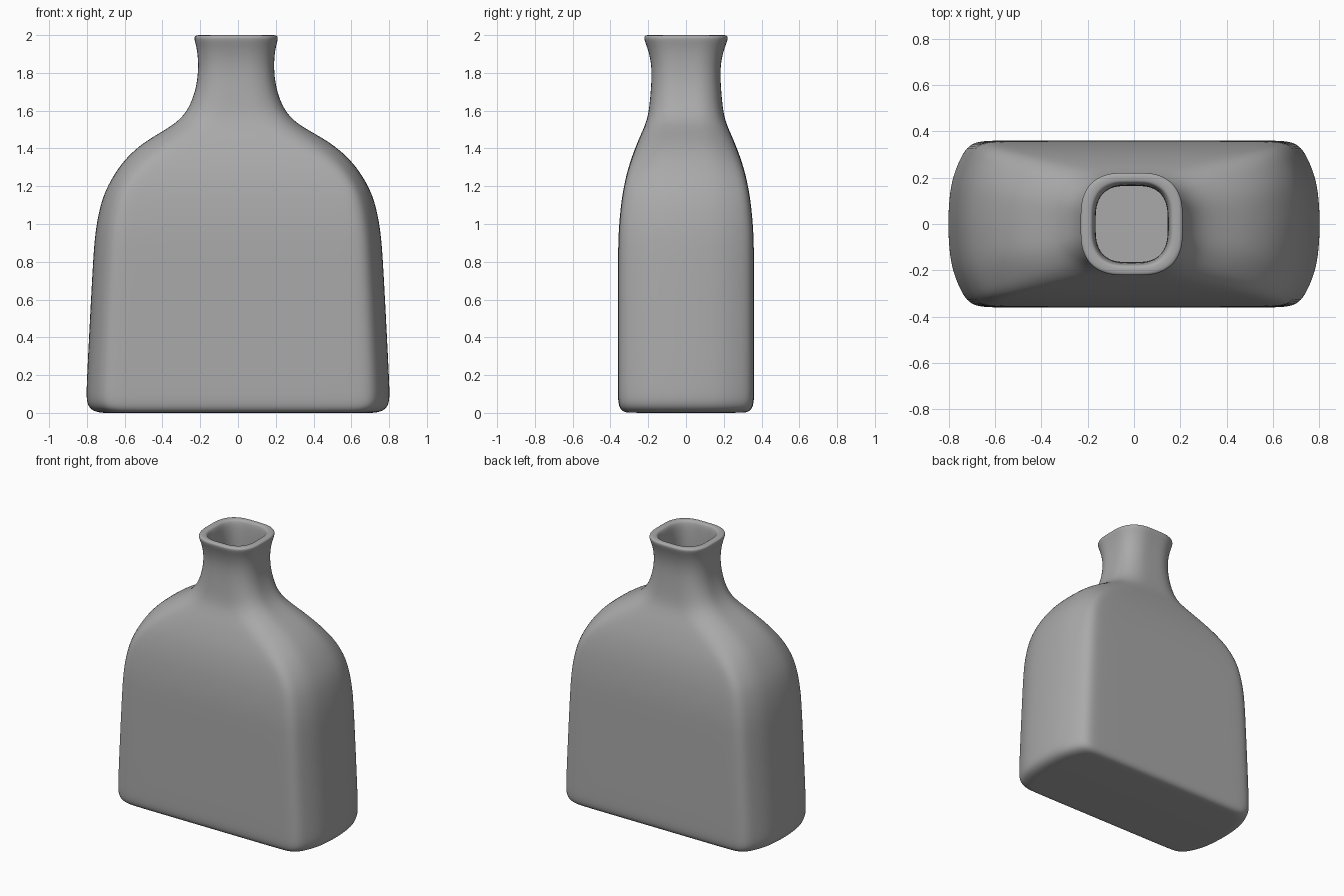
import bpy, bmesh

cube = bpy.data.objects.get("Cube")
if cube:
    bpy.data.objects.remove(cube)

# Quarter outlines, from the side (+x) round to the back (+y)
BODY = [(1, 0), (.995, .25), (.985, .45), (.965, .62), (.935, .78),
        (.9, .92), (.845, .99), (.75, 1), (.4, 1), (0, 1)]
NECK = [(1, 0), (1, .2), (.99, .4), (.94, .58), (.85, .74),
        (.74, .85), (.58, .94), (.4, .99), (.2, 1), (0, 1)]

# Outer profile: height, half width, half depth
OUTER = [(0, .7, .29), (.002, .745, .325), (.02, .785, .35), (.06, .804, .36),
         (.14, .803, .361), (.4, .79, .361), (.8, .769, .36), (.95, .758, .358),
         (1.08, .735, .347), (1.18, .703, .333), (1.28, .645, .311),
         (1.36, .58, .285), (1.43, .495, .258), (1.48, .41, .236),
         (1.53, .325, .214), (1.58, .273, .2), (1.64, .238, .192),
         (1.72, .212, .185), (1.8, .201, .181), (1.87, .201, .187),
         (1.93, .208, .203), (1.97, .219, .219), (1.99, .222, .223), (2, .212, .214)]
WALL = .045
# Throat and cavity, from the lip down to the inner floor
THROAT = [(2, .178, .185), (1.99, .167, .176), (1.95, .157, .168), (1.8, .152, .163),
          (1.64, .19, .165)]
CAVITY = [(z, x - WALL, y - WALL) for z, x, y in reversed(OUTER) if .1 < z < 1.58]
FLOOR = [(.07, .75, .31), (.052, .73, .29), (.05, .68, .25)]


def smooth(a, b, t):
    t = min(1, max(0, (t - a) / (b - a)))
    return t * t * (3 - 2 * t)


def ring(bm, z, hx, hy):
    """Closed cross-section, blending from body shape to neck shape."""
    k = smooth(1.2, 1.62, z)
    shift = -.01 * smooth(1.2, 1.6, z)
    q = [(hx * (a + (c - a) * k), hy * (b + (d - b) * k))
         for (a, b), (c, d) in zip(BODY, NECK)]
    loop = q[:-1] + [(-x, y) for x, y in q[:0:-1]]
    loop += [(-x, -y) for x, y in loop]
    return [bm.verts.new((x + shift, y, z)) for x, y in loop]


# Loft the whole wall, outside then inside
bm = bmesh.new()
rings = [ring(bm, *row) for row in OUTER + THROAT + CAVITY + FLOOR]
for low, high in zip(rings, rings[1:]):
    for i in range(len(low)):
        j = (i + 1) % len(low)
        bm.faces.new((low[i], low[j], high[j], high[i]))


def cap(loop, up):
    """Close a ring with strips running across the bottle."""
    n = len(loop)
    h = n // 2
    for i in range(h):
        pts = [loop[i], loop[i + 1], loop[(n - i - 1) % n], loop[(n - i) % n]]
        pts = list(dict.fromkeys(pts))
        if len(pts) > 2:
            bm.faces.new(pts if up else pts[::-1])


cap(rings[0], False)
cap(rings[-1], True)
bmesh.ops.recalc_face_normals(bm, faces=bm.faces)
mesh = bpy.data.meshes.new("bottle")
bm.to_mesh(mesh)
bm.free()
bottle = bpy.data.objects.new("bottle", mesh)
bpy.context.collection.objects.link(bottle)

# Plain grey
grey = bpy.data.materials.new("plain grey")
grey.use_nodes = True
colour = (.4, .4, .4, 1)
grey.diffuse_color = colour
grey.node_tree.nodes["Principled BSDF"].inputs["Base Color"].default_value = colour
mesh.materials.append(grey)

# Soft surface
sub = bottle.modifiers.new("soften", "SUBSURF")
sub.levels = sub.render_levels = 2
for p in mesh.polygons:
    p.use_smooth = True
